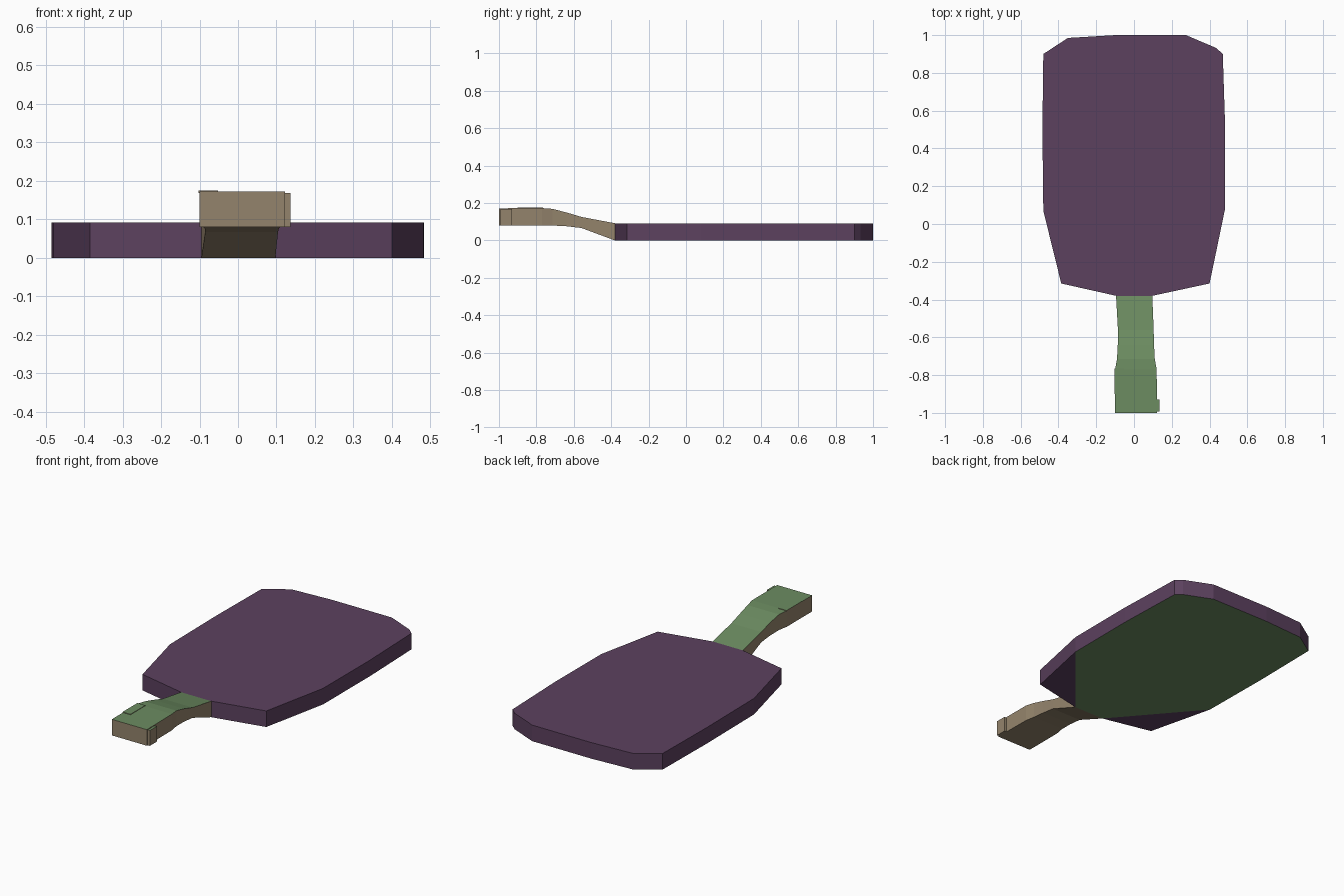
import bpy, bmesh
from mathutils import Vector

if "Cube" in bpy.data.objects:
    bpy.data.objects.remove(bpy.data.objects["Cube"])


def material(name, rgb):
    m = bpy.data.materials.new(name)
    m.diffuse_color = (*rgb, 1)
    m.use_nodes = True
    m.node_tree.nodes["Principled BSDF"].inputs["Base Color"].default_value = m.diffuse_color
    return m


PURPLE = material("dusky purple", (0.107, 0.053, 0.114))
GREEN = material("leaf green", (0.15, 0.262, 0.12))
TAN = material("tan", (0.296, 0.231, 0.15))


def finish(bm, name, mats):
    me = bpy.data.meshes.new(name)
    bm.to_mesh(me)
    bm.free()
    for m in mats:
        me.materials.append(m)
    ob = bpy.data.objects.new(name, me)
    bpy.context.collection.objects.link(ob)
    return ob


def loft(name, sections, mats, rule):
    """Box beam through sections (y, x_left, x_right, z_low, z_high)."""
    bm = bmesh.new()
    rings = [[bm.verts.new(p) for p in ((l, y, b), (r, y, b), (r, y, t), (l, y, t))]
             for y, l, r, b, t in sections]
    for a, c in zip(rings, rings[1:]):
        for i in range(4):
            j = (i + 1) % 4
            bm.faces.new((a[i], a[j], c[j], c[i]))
    bm.faces.new(rings[0])
    bm.faces.new(rings[-1][::-1])
    bmesh.ops.recalc_face_normals(bm, faces=bm.faces)
    for f in bm.faces:
        f.material_index = rule(f)
    return finish(bm, name, mats)


# Board: flat outline with purple top and rim
outline = [(-0.095, -0.38), (0.097, -0.38), (0.40, -0.315), (0.482, 0.08),
           (0.483, 0.5), (0.47, 0.9), (0.435, 0.932), (0.275, 1.0), (-0.1, 1.0),
           (-0.35, 0.985), (-0.48, 0.9), (-0.485, 0.5), (-0.48, 0.07), (-0.385, -0.315)]
H = 0.092
bm = bmesh.new()
low = [bm.verts.new((x, y, 0)) for x, y in outline]
high = [bm.verts.new((x, y, H)) for x, y in outline]
bm.faces.new(high)
n = len(outline)
for i in range(n):
    j = (i + 1) % n
    bm.faces.new((low[i], low[j], high[j], high[i]))
# Underside: green, with purple corner triangles either side of the handle
green_base = bm.faces.new([v for i, v in enumerate(low) if i not in (2, n - 1)][::-1])
green_base.material_index = 1
bm.faces.new((low[3], low[2], low[1]))
bm.faces.new((low[0], low[-1], low[-2]))
bmesh.ops.recalc_face_normals(bm, faces=bm.faces)
finish(bm, "board", [PURPLE, GREEN])


def green_on_top(f):
    return 1 if f.normal.z > 0.5 else 0


# Handle: cranked beam, green on top and tan elsewhere
loft("handle", [
    (-1.0, -0.1, 0.122, 0.08, 0.172),
    (-0.77, -0.1, 0.12, 0.08, 0.173),
    (-0.715, -0.09, 0.11, 0.08, 0.169),
    (-0.64, -0.086, 0.106, 0.076, 0.15),
    (-0.56, -0.085, 0.104, 0.067, 0.126),
    (-0.38, -0.095, 0.097, 0.0, H),
], [TAN, GREEN], green_on_top)

# Small side nub at the handle end
loft("handle_nub", [(-0.993, 0.12, 0.136, 0.08, 0.168),
                    (-0.93, 0.12, 0.136, 0.08, 0.168)], [TAN, GREEN], green_on_top)

# Thin raised plate on the handle top
loft("handle_plate", [(-0.9, -0.102, -0.052, 0.168, 0.1755),
                      (-0.765, -0.102, -0.052, 0.168, 0.1755)], [TAN, GREEN], green_on_top)
